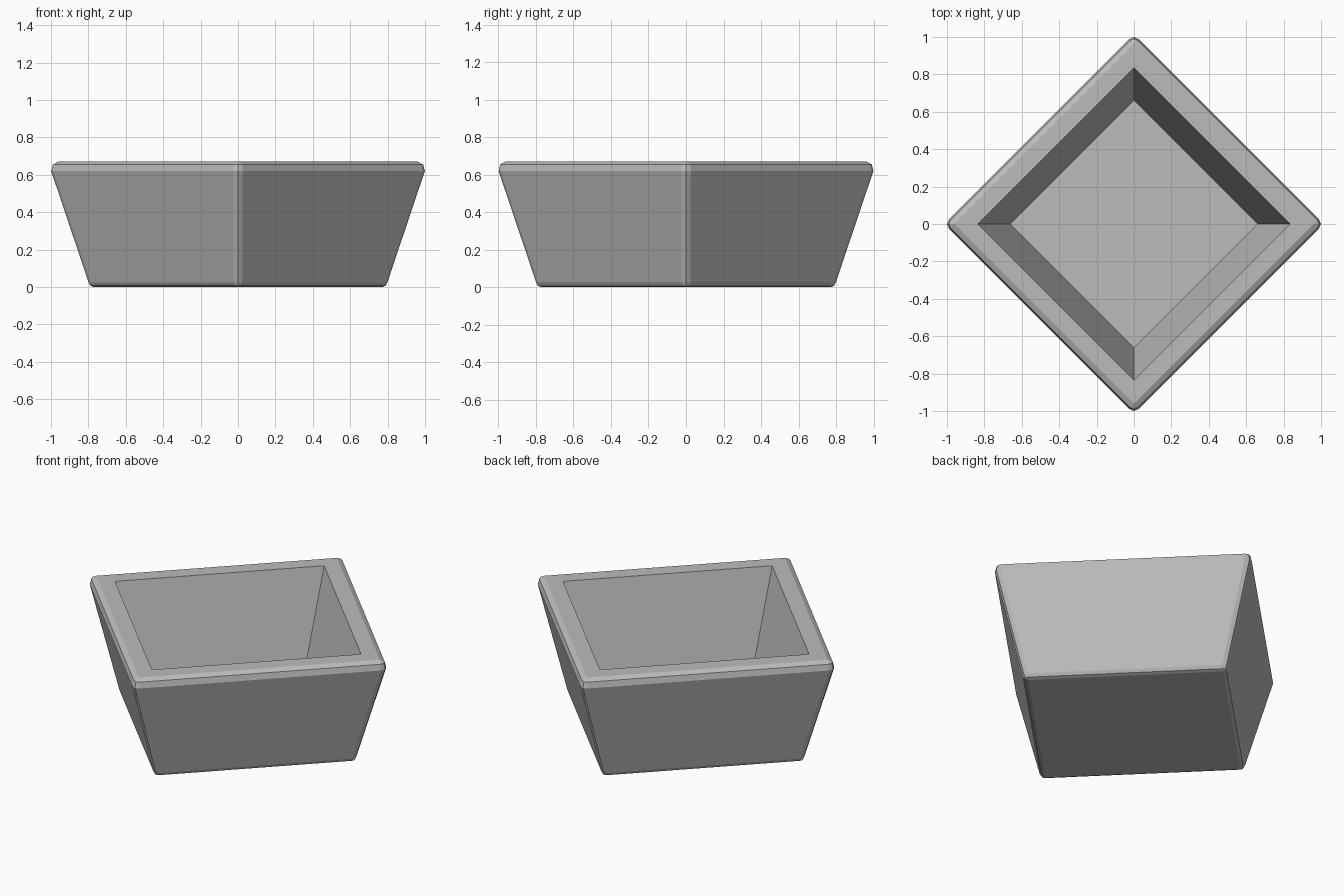
import bpy, bmesh, math

cube = bpy.data.objects.get("Cube")
if cube:
    bpy.data.objects.remove(cube, do_unlink=True)

grey = bpy.data.materials.new("stone grey")
grey.use_nodes = True
colour = (0.5, 0.5, 0.5, 1)
grey.diffuse_color = colour
grey.node_tree.nodes["Principled BSDF"].inputs["Base Color"].default_value = colour

CORNER_STEPS = 2


def square_ring(bm, reach, z, fillet):
    """Diamond-set square whose sharp corners lie at reach, rounded by fillet."""
    ring = []
    for corner in range(4):
        facing = corner * math.pi / 2
        centre = reach - fillet * math.sqrt(2)
        for i in range(CORNER_STEPS + 1):
            a = facing + (i / CORNER_STEPS - 0.5) * math.pi / 2
            ring.append(bm.verts.new((centre * math.cos(facing) + fillet * math.cos(a),
                                      centre * math.sin(facing) + fillet * math.sin(a), z)))
    return ring


# Profile from the underside, up the wall, over the rim and down to the inner floor
profile = [
    (0.770, 0.0, 0.0), (0.797, 0.007, 0.02), (0.812, 0.025, 0.032),
    (1.014, 0.62, 0.036), (1.002, 0.655, 0.03), (0.962, 0.67, 0.0),
    (0.835, 0.67, 0.0), (0.662, 0.145, 0.0),
]

bm = bmesh.new()
rings = [square_ring(bm, *p) for p in profile]
for low, high in zip(rings, rings[1:]):
    n = len(low)
    for i in range(n):
        j = (i + 1) % n
        bm.faces.new((low[i], low[j], high[j], high[i]))
bm.faces.new(rings[0][::-1])
bm.faces.new(rings[-1])
bmesh.ops.remove_doubles(bm, verts=bm.verts, dist=0.0005)
bmesh.ops.recalc_face_normals(bm, faces=bm.faces)

mesh = bpy.data.meshes.new("planter_box")
bm.to_mesh(mesh)
bm.free()
mesh.materials.append(grey)
planter = bpy.data.objects.new("planter_box", mesh)
bpy.context.collection.objects.link(planter)
